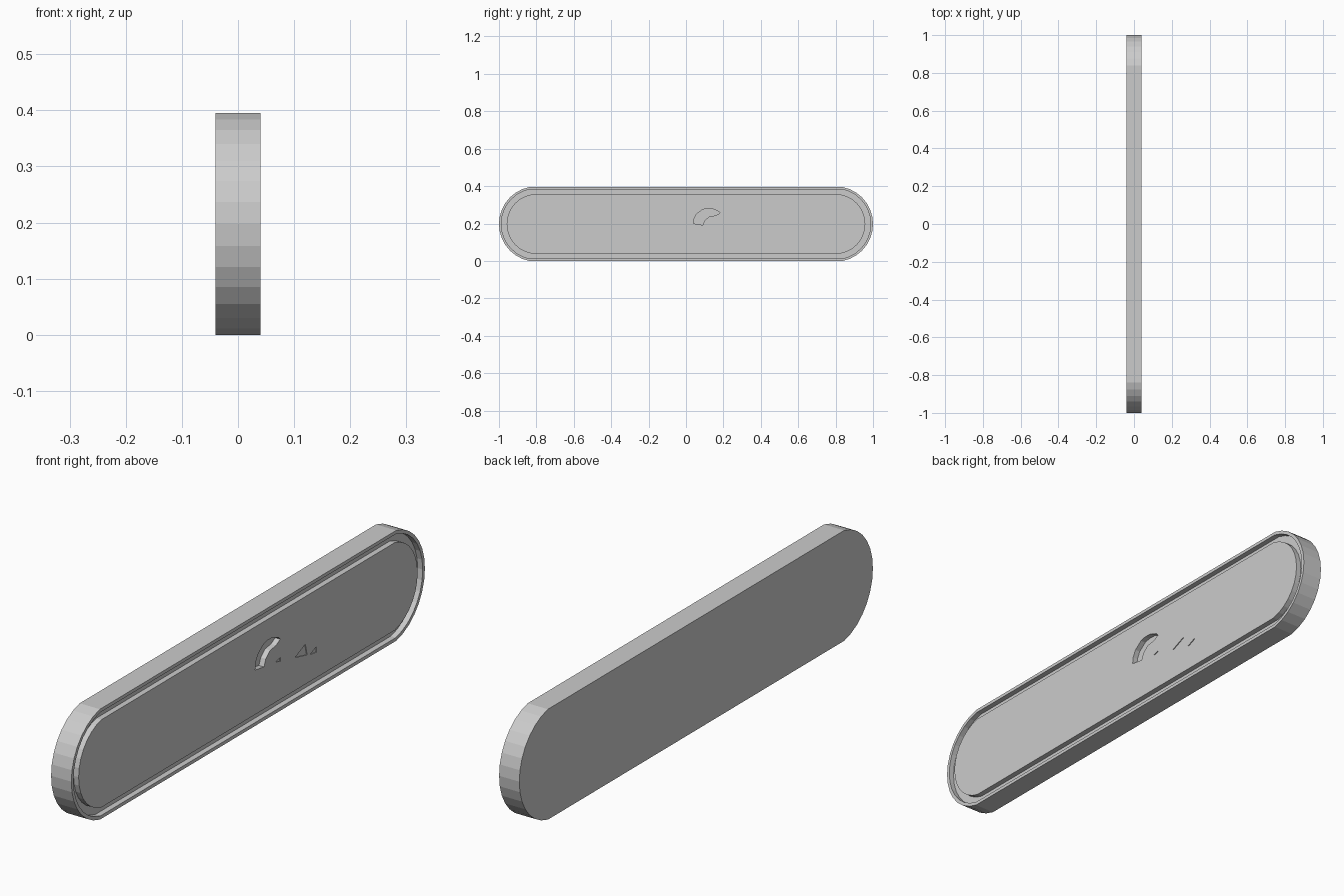
import bpy
import bmesh
from math import sin, cos, radians

cube = bpy.data.objects.get("Cube")
if cube:
    bpy.data.objects.remove(cube, do_unlink=True)

HALF_X = 0.04
MID_Z = 0.1975
ARC_Y = 0.7986
STEP = 11.25
OUTER_R, RIM_R, PANEL_R = 0.2014, 0.189, 0.16
GROOVE_X = HALF_X - 0.02


def capsule(radius):
    """Faceted capsule outline in the YZ plane, with flat top and bottom."""
    end = [(ARC_Y + radius * cos(radians(k * STEP)),
            radius * sin(radians(k * STEP))) for k in range(-7, 8)]
    return [(y, MID_Z + z) for y, z in end] + [(-y, MID_Z - z) for y, z in end]


def stacked_solid(name, layers):
    """Join a series of (outline, x) loops and cap both ends."""
    bm = bmesh.new()
    loops = [[bm.verts.new((x, y, z)) for y, z in outline]
             for outline, x in layers]
    n = len(loops[0])
    for a, b in zip(loops, loops[1:]):
        for i in range(n):
            j = (i + 1) % n
            bm.faces.new((a[i], a[j], b[j], b[i]))
    bm.faces.new(loops[0][::-1])
    bm.faces.new(loops[-1])
    bmesh.ops.recalc_face_normals(bm, faces=bm.faces)
    mesh = bpy.data.meshes.new(name)
    bm.to_mesh(mesh)
    bm.free()
    obj = bpy.data.objects.new(name, mesh)
    bpy.context.collection.objects.link(obj)
    return obj


def engrave(target, outline, depth):
    """Sink an outline into the panel face."""
    cutter = stacked_solid("notch_cutter", [(outline, HALF_X - depth),
                                            (outline, HALF_X + depth)])
    cutter.hide_render = True
    mod = target.modifiers.new("notch", "BOOLEAN")
    mod.operation = "DIFFERENCE"
    mod.solver = "EXACT"
    mod.object = cutter
    bpy.context.view_layer.objects.active = target
    bpy.ops.object.modifier_apply(modifier=mod.name)
    bpy.data.objects.remove(cutter, do_unlink=True)


# Bar with a thin rim, a groove and a flush raised panel
outer, rim, panel = (capsule(r) for r in (OUTER_R, RIM_R, PANEL_R))
body = stacked_solid("grooved_bar", [
    (outer, -HALF_X), (outer, HALF_X), (rim, HALF_X),
    (rim, GROOVE_X), (panel, GROOVE_X), (panel, HALF_X)])

# Curved recess
engrave(body, [(0.04, 0.2), (0.043, 0.225), (0.056, 0.25), (0.087, 0.274),
               (0.11, 0.28), (0.14, 0.279), (0.174, 0.265), (0.182, 0.256),
               (0.158, 0.243), (0.125, 0.238), (0.1, 0.217), (0.09, 0.192)],
        0.02)

# Shallow slivers
for sliver in ([(0.158, 0.184), (0.182, 0.19), (0.184, 0.176)],
               [(0.265, 0.158), (0.324, 0.184), (0.334, 0.142)],
               [(0.35, 0.136), (0.387, 0.152), (0.388, 0.131)]):
    engrave(body, sliver, 0.003)
